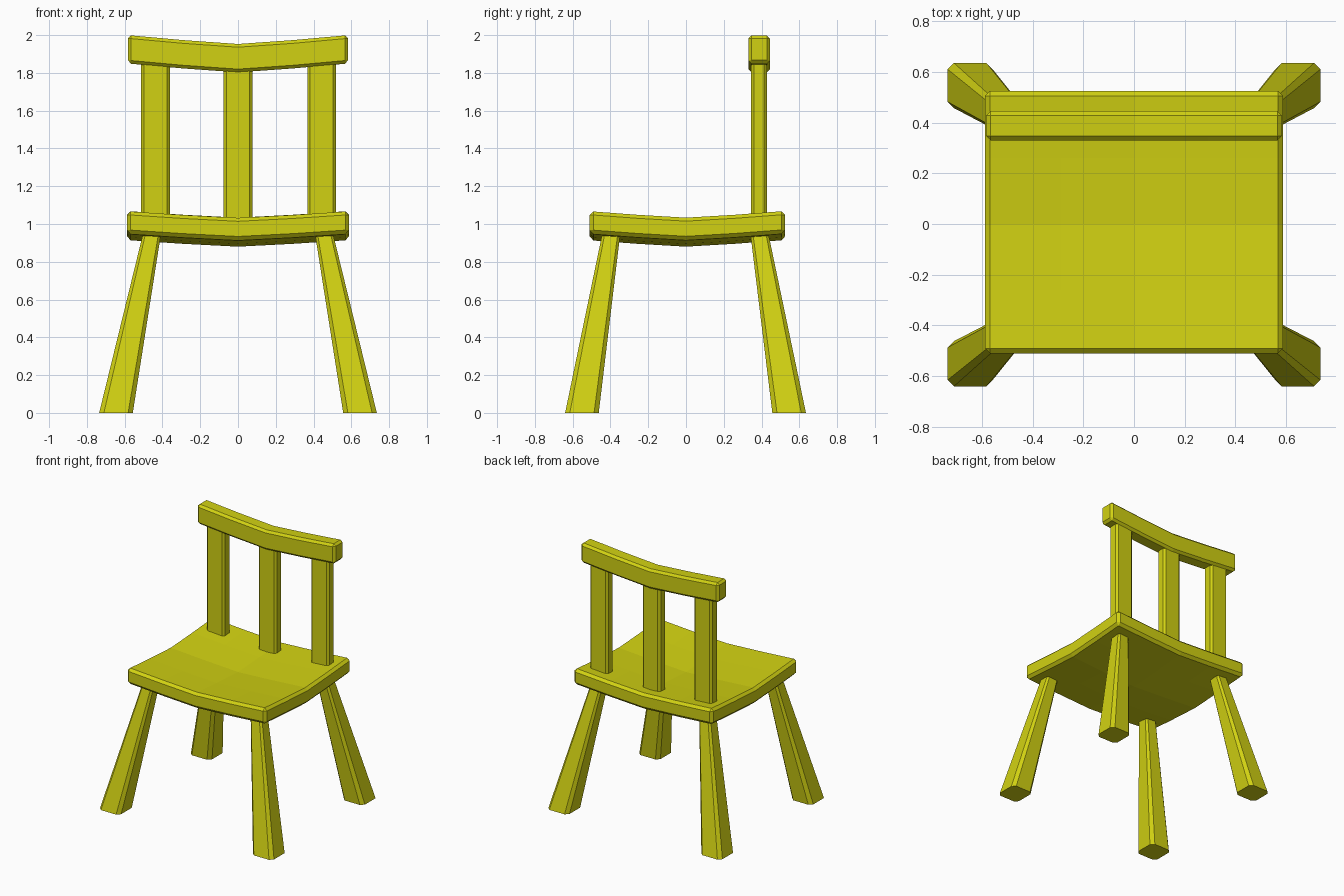
import bpy, bmesh, math
from mathutils import Vector

if "Cube" in bpy.data.objects:
    bpy.data.objects.remove(bpy.data.objects["Cube"])

paint = bpy.data.materials.new("yellow paint")
paint.diffuse_color = (0.64, 0.64, 0.006, 1)
paint.use_nodes = True
paint.node_tree.nodes["Principled BSDF"].inputs["Base Color"].default_value = paint.diffuse_color


def finish(bm, name):
    bmesh.ops.recalc_face_normals(bm, faces=bm.faces)
    me = bpy.data.meshes.new(name)
    bm.to_mesh(me)
    bm.free()
    me.materials.append(paint)
    ob = bpy.data.objects.new(name, me)
    bpy.context.collection.objects.link(ob)
    return ob


def chamfered_box(lo, hi, width, only_vertical=False):
    bm = bmesh.new()
    bmesh.ops.create_cube(bm, size=1)
    lo, hi = Vector(lo), Vector(hi)
    for v in bm.verts:
        v.co = Vector([l + (h - l) * (c + 0.5) for l, h, c in zip(lo, hi, v.co)])
    edges = [e for e in bm.edges if not only_vertical
             or abs(e.verts[0].co.z - e.verts[1].co.z) > 0.01]
    bmesh.ops.bevel(bm, geom=edges, offset=width, segments=1, profile=0.5, affect='EDGES')
    return bm


def cut(bm, axis, positions):
    for p in positions:
        co, no = Vector((0, 0, 0)), Vector((0, 0, 0))
        co[axis], no[axis] = p, 1
        bmesh.ops.bisect_plane(bm, geom=bm.verts[:] + bm.edges[:] + bm.faces[:],
                               plane_co=co, plane_no=no)


def sag(d, half, depth):
    # dip that is deepest in the middle and zero at the ends
    t = min(abs(d) / half, 1)
    return -depth * (1 - 0.75 * t - 0.25 * t * t)


# seat, dished in both directions
bm = chamfered_box((-0.588, -0.51, 0.95), (0.588, 0.525, 1.07), 0.02)
cut(bm, 0, (-0.29, 0, 0.29))
cut(bm, 1, (-0.26, 0, 0.26))
for v in bm.verts:
    v.co.z += sag(v.co.x, 0.588, 0.035) + sag(v.co.y, 0.52, 0.035)
finish(bm, "seat")

# top rail, dipping in the middle
bm = chamfered_box((-0.583, 0.33, 1.85), (0.583, 0.445, 2.0), 0.017)
cut(bm, 0, (-0.29, 0, 0.29))
for v in bm.verts:
    v.co.z += sag(v.co.x, 0.583, 0.047)
finish(bm, "top_rail")

# three back slats
for name, x in (("left_slat", -0.437), ("middle_slat", 0), ("right_slat", 0.443)):
    finish(chamfered_box((x - 0.076, 0.345, 0.97), (x + 0.076, 0.428, 1.9), 0.015, True), name)


# splayed, tapered legs with chamfered corners
def leg(name, side, y_foot, y_top):
    bm = chamfered_box((-1, -1, 0), (1, 1, 0.98), 0.28, True)
    for v in bm.verts:
        t = v.co.z / 0.94
        r = 0.089 + (0.048 - 0.089) * t
        v.co.x = side * (0.646 + (0.457 - 0.646) * t) + v.co.x * r
        v.co.y = y_foot + (y_top - y_foot) * t + v.co.y * r
    finish(bm, name)


for word, side in (("left", -1), ("right", 1)):
    leg("front_leg_" + word, side, -0.551, -0.397)
    leg("back_leg_" + word, side, 0.546, 0.39)
